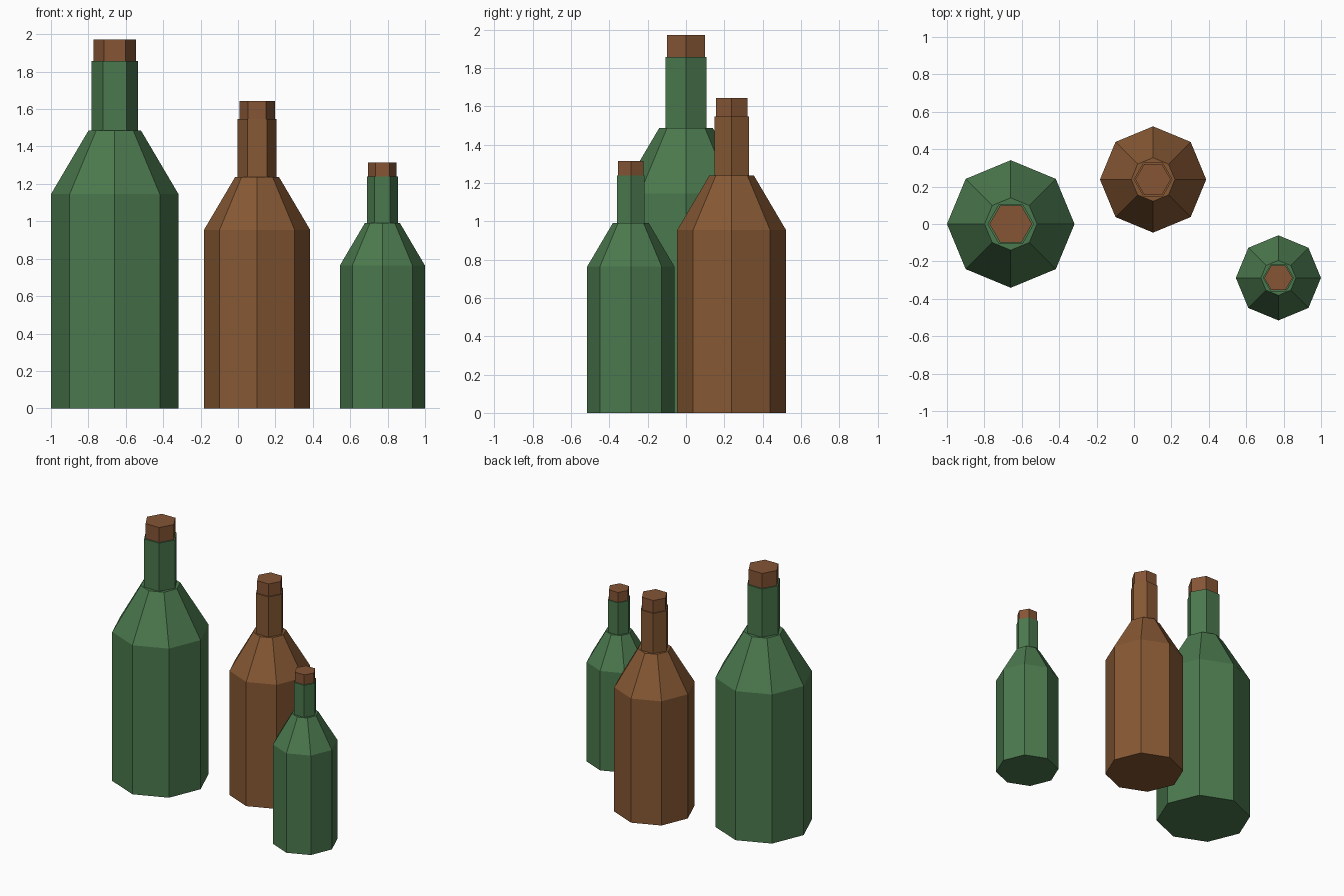
import bpy
import bmesh
import math

if "Cube" in bpy.data.objects:
    bpy.data.objects.remove(bpy.data.objects["Cube"])


def material(name, color):
    m = bpy.data.materials.new(name)
    m.diffuse_color = (*color, 1)
    m.use_nodes = True
    m.node_tree.nodes["Principled BSDF"].inputs["Base Color"].default_value = m.diffuse_color
    return m


green = material("green_glass", (0.07, 0.19, 0.075))
brown = material("brown_glass", (0.24, 0.098, 0.034))
cork = material("cork", (0.235, 0.09, 0.036))


def turned(name, sides, profile, scale, x, y, mat):
    """Closed flat-sided solid from (radius, height) rings."""
    bm = bmesh.new()
    rings = []
    for r, z in profile:
        ring = []
        for i in range(sides):
            a = math.tau * i / sides
            ring.append(bm.verts.new((r * scale * math.cos(a),
                                      r * scale * math.sin(a), z * scale)))
        rings.append(ring)
    for low, high in zip(rings, rings[1:]):
        for i in range(sides):
            j = (i + 1) % sides
            bm.faces.new((low[i], low[j], high[j], high[i]))
    bm.faces.new(rings[0][::-1])
    bm.faces.new(rings[-1])
    mesh = bpy.data.meshes.new(name)
    bm.to_mesh(mesh)
    bm.free()
    mesh.materials.append(mat)
    obj = bpy.data.objects.new(name, mesh)
    obj.location = (x, y, 0)
    bpy.context.collection.objects.link(obj)


# Three bottles of the same shape: size, position and glass colour
for label, s, x, y, glass in (("large", 1.0, -0.659, 0.0, green),
                              ("medium", 0.833, 0.102, 0.238, brown),
                              ("small", 0.667, 0.772, -0.288, green)):
    # Octagonal body with sloped shoulder
    turned(label + "_body", 8, [(0.341, 0), (0.341, 1.145), (0.14, 1.486)],
           s, x, y, glass)
    # Hexagonal neck
    turned(label + "_neck", 6, [(0.125, 1.45), (0.125, 1.857)], s, x, y, glass)
    # Hexagonal stopper
    turned(label + "_stopper", 6, [(0.114, 1.83), (0.114, 1.972)], s, x, y, cork)
